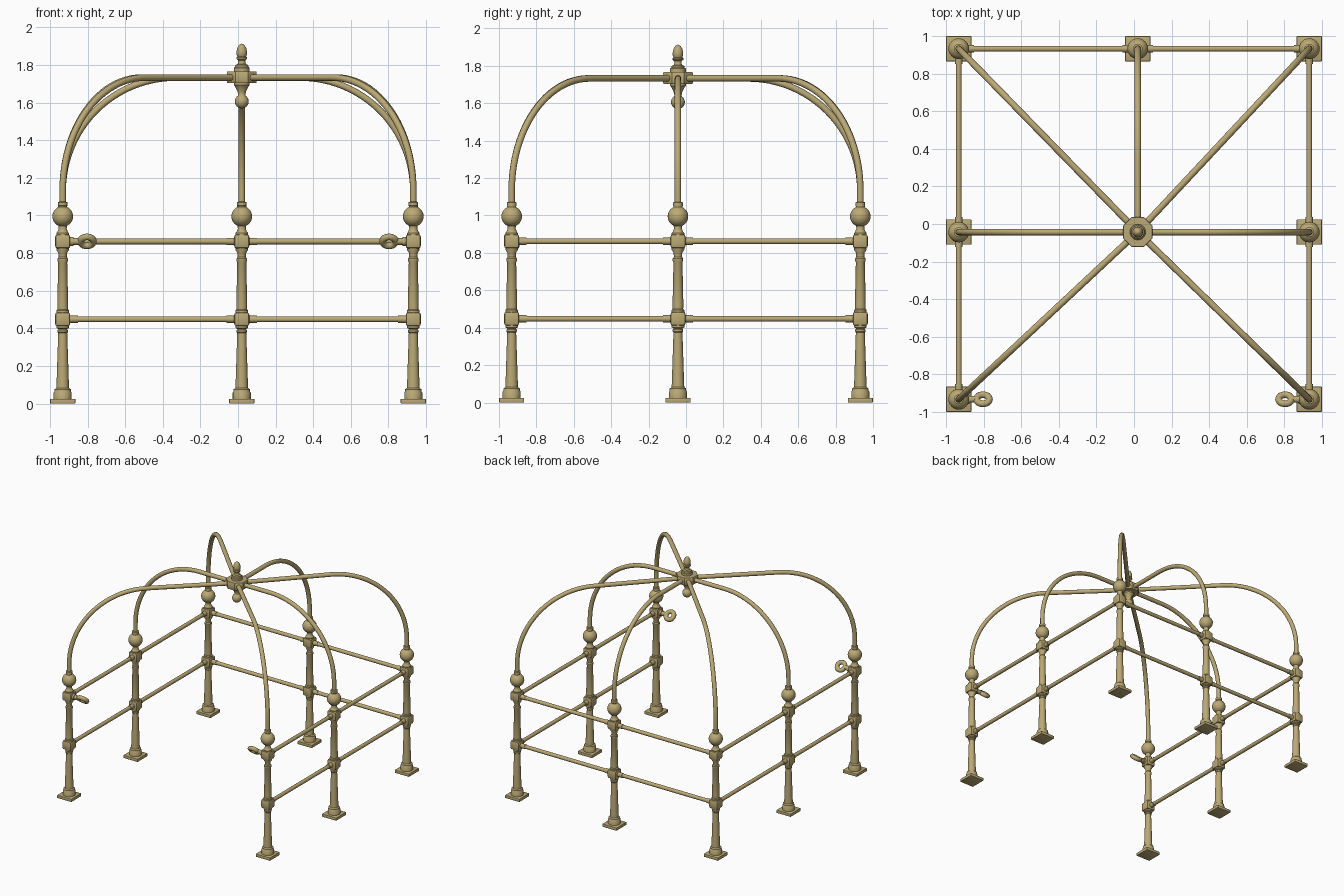
import bpy, bmesh, math
from mathutils import Vector, Matrix

if "Cube" in bpy.data.objects:
    bpy.data.objects.remove(bpy.data.objects["Cube"])

brass = bpy.data.materials.new("brass")
brass.diffuse_color = (0.50, 0.40, 0.18, 1)
brass.use_nodes = True
brass.node_tree.nodes["Principled BSDF"].inputs["Base Color"].default_value = brass.diffuse_color

E = 0.932                 # distance of the posts from the centre
MX, MY = 0.02, -0.043     # middle posts and hub position
LOW, HIGH, TOP = 0.448, 0.862, 1.733


def finish(bm, name):
    bmesh.ops.recalc_face_normals(bm, faces=bm.faces)
    me = bpy.data.meshes.new(name)
    bm.to_mesh(me)
    bm.free()
    me.materials.append(brass)
    me.shade_smooth()
    me.set_sharp_from_angle(angle=math.radians(35))
    ob = bpy.data.objects.new(name, me)
    bpy.context.collection.objects.link(ob)
    return ob


def loft(bm, rings, closed=False):
    vs = [[bm.verts.new(p) for p in r] for r in rings]
    n = len(vs[0])
    for a, b in zip(vs, vs[1:] + vs[:1] if closed else vs[1:]):
        for i in range(n):
            j = (i + 1) % n
            bm.faces.new((a[i], a[j], b[j], b[i]))
    if not closed:
        bm.faces.new(vs[0])
        bm.faces.new(vs[-1])


def lathe(bm, profile, mat=Matrix(), n=24):
    loft(bm, [[mat @ Vector((r * math.cos(t), r * math.sin(t), z))
               for t in (math.tau * i / n for i in range(n))] for r, z in profile])


def rod(bm, a, b, r, n=16):
    a, b = Vector(a), Vector(b)
    d = b - a
    mat = Matrix.Translation(a) @ d.to_track_quat('Z', 'Y').to_matrix().to_4x4()
    lathe(bm, [(r, 0), (r, d.length)], mat, n)


def box(bm, c, size, bevel):
    m = Matrix.Translation(c) @ Matrix.Diagonal((*size, 1))
    vs = bmesh.ops.create_cube(bm, size=1, matrix=m)["verts"]
    edges = list({e for v in vs for e in v.link_edges})
    bmesh.ops.bevel(bm, geom=edges, offset=bevel, segments=2, profile=0.5, affect='EDGES')


def ball(r, z, a0, a1, n=10):
    return [(r * math.cos(t), z + r * math.sin(t))
            for t in (math.radians(a0 + (a1 - a0) * i / n) for i in range(n + 1))]


# turned post with foot plate, joint blocks and ball
shaft = [(0.048, 0.02), (0.048, 0.058), (0.044, 0.064), (0.044, 0.075), (0.034, 0.082),
         (0.033, 0.10), (0.024, 0.375), (0.028, 0.38), (0.028, 0.39), (0.022, 0.396),
         (0.034, 0.402), (0.034, 0.494), (0.028, 0.50), (0.029, 0.52), (0.024, 0.75),
         (0.028, 0.757), (0.028, 0.77), (0.022, 0.778), (0.023, 0.80), (0.034, 0.818),
         (0.034, 0.906), (0.028, 0.912), (0.021, 0.93), (0.023, 0.945)]
shaft += ball(0.055, 0.995, -64, 64) + [(0.024, 1.05), (0.026, 1.052), (0.026, 1.07), (0.018, 1.073)]

corners = {"front_left": (-E, -E), "front_right": (E, -E), "back_left": (-E, E), "back_right": (E, E)}
middles = {"middle_left": (-E, MY), "middle_right": (E, MY), "middle_back": (MX, E)}
posts = {**corners, **middles}
hub = Vector((MX, MY, 0))

for name, (x, y) in posts.items():
    bm = bmesh.new()
    lathe(bm, shaft, Matrix.Translation((x, y, 0)))
    box(bm, (x, y, 0.0125), (0.134, 0.134, 0.025), 0.003)
    for z in (LOW, HIGH):
        box(bm, (x, y, z), (0.08, 0.08, 0.074), 0.012)
    finish(bm, name + "_post")

    # canopy rib: straight rise, quarter bend, level run to the hub
    p = Vector((x, y, 0))
    d = hub - p
    length = d.length
    d.normalize()
    side = Vector((-d.y, d.x, 0))
    R = 0.6
    path = [(0, 1.05, 0)]
    for i in range(25):
        t = math.pi / 2 * i / 24
        path.append((R - R * math.cos(t), TOP - R + R * math.sin(t), t))
    path.append((length, TOP, math.pi / 2))
    rings = []
    for s, z, t in path:
        nrm = d * -math.cos(t) + Vector((0, 0, math.sin(t)))
        c = p + d * s + Vector((0, 0, z))
        rings.append([c + 0.0175 * (math.cos(a) * nrm + math.sin(a) * side)
                      for a in (math.tau * k / 16 for k in range(16))])
    bm = bmesh.new()
    loft(bm, rings)
    finish(bm, name + "_rib")

# rails with end sleeves on the left, back and right sides
runs = {"left_front": ("front_left", "middle_left"), "left_back": ("middle_left", "back_left"),
        "right_front": ("front_right", "middle_right"), "right_back": ("middle_right", "back_right"),
        "back_left": ("back_left", "middle_back"), "back_right": ("middle_back", "back_right")}
for name, (a, b) in runs.items():
    for level, z in (("lower", LOW), ("upper", HIGH)):
        a3, b3 = Vector((*posts[a], z)), Vector((*posts[b], z))
        u = (b3 - a3).normalized()
        bm = bmesh.new()
        rod(bm, a3, b3, 0.0155)
        rod(bm, a3, a3 + u * 0.08, 0.019)
        rod(bm, b3, b3 - u * 0.08, 0.019)
        finish(bm, f"{name}_{level}_rail")

# tilted eye rings on the open front
for name, s in (("left", -1), ("right", 1)):
    bm = bmesh.new()
    m = Matrix.Translation((s * 0.803, -E, HIGH)) @ Matrix.Rotation(math.radians(-45), 4, 'X')
    rings = []
    for i in range(24):
        a = math.tau * i / 24
        rings.append([m @ Vector(((0.034 + 0.018 * math.cos(b)) * math.cos(a),
                                  (0.034 + 0.018 * math.cos(b)) * math.sin(a), 0.018 * math.sin(b)))
                      for b in (math.tau * k / 12 for k in range(12))])
    loft(bm, rings, closed=True)
    rod(bm, (s * (E - 0.03), -E, HIGH), (s * 0.832, -E, HIGH), 0.018)
    rod(bm, (s * (E - 0.03), -E, HIGH), (s * 0.875, -E, HIGH), 0.024)
    finish(bm, name + "_eye_ring")

# crown hub: octagonal plate, drop below and finial above
bm = bmesh.new()
mat = Matrix.Translation(hub) @ Matrix.Rotation(math.pi / 8, 4, 'Z')
lathe(bm, [(0.083, 1.704), (0.086, 1.709), (0.086, 1.761), (0.083, 1.766)], mat, 8)
finish(bm, "crown_plate")

bm = bmesh.new()
drop = ball(0.037, 1.606, -85, 55) + [
    (0.019, 1.642), (0.023, 1.66), (0.035, 1.685), (0.042, 1.693), (0.042, 1.785),
    (0.036, 1.79), (0.034, 1.80), (0.022, 1.805), (0.019, 1.815), (0.020, 1.825),
    (0.029, 1.833), (0.029, 1.84), (0.023, 1.846), (0.028, 1.857), (0.028, 1.87),
    (0.024, 1.89), (0.016, 1.904), (0.008, 1.911), (0.002, 1.913)]
lathe(bm, drop, Matrix.Translation(hub))
finish(bm, "crown_finial")
